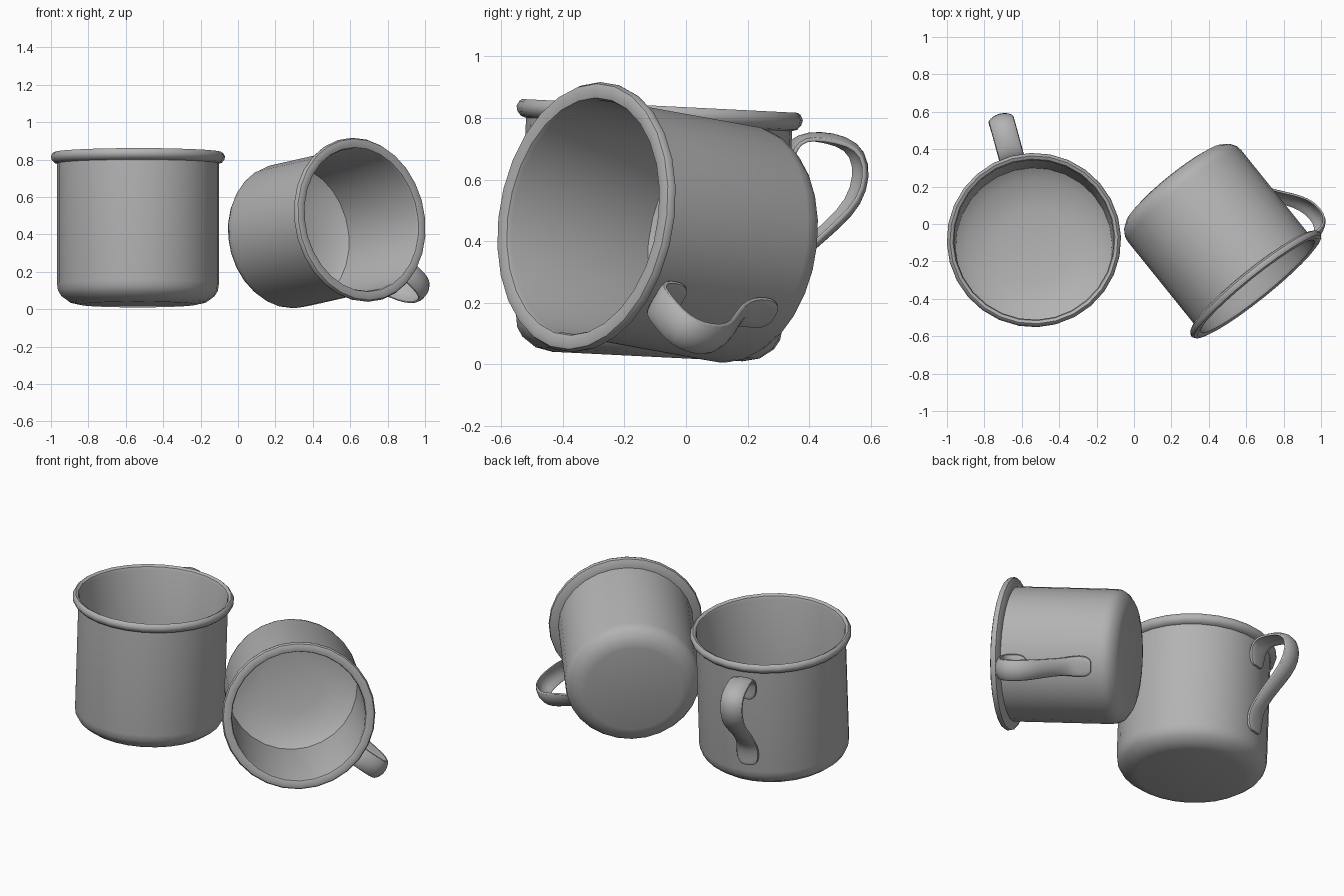
import bpy, bmesh, math
from mathutils import Matrix, Vector

cube = bpy.data.objects.get("Cube")
if cube:
    bpy.data.objects.remove(cube)

metal = bpy.data.materials.new("grey_metal")
metal.use_nodes = True
GREY = (0.45, 0.45, 0.45, 1)
metal.diffuse_color = GREY
metal.node_tree.nodes["Principled BSDF"].inputs["Base Color"].default_value = GREY

SIDES = 28


def finish(bm, name, matrix, angle):
    bmesh.ops.recalc_face_normals(bm, faces=bm.faces)
    mesh = bpy.data.meshes.new(name)
    bm.to_mesh(mesh)
    bm.free()
    mesh.materials.append(metal)
    obj = bpy.data.objects.new(name, mesh)
    bpy.context.collection.objects.link(obj)
    obj.matrix_world = matrix
    bpy.ops.object.select_all(action='DESELECT')
    obj.select_set(True)
    bpy.context.view_layer.objects.active = obj
    bpy.ops.object.shade_smooth_by_angle(angle=math.radians(angle))
    return obj


def lathe(name, profile, matrix):
    bm = bmesh.new()
    verts = [bm.verts.new((r, 0, z)) for r, z in profile]
    edges = [bm.edges.new(pair) for pair in zip(verts, verts[1:])]
    bmesh.ops.spin(bm, geom=verts + edges, cent=(0, 0, 0), axis=(0, 0, 1),
                   angle=math.tau, steps=SIDES, use_duplicate=False)
    bmesh.ops.remove_doubles(bm, verts=bm.verts, dist=0.0005)
    return finish(bm, name, matrix, 40)


def strap(name, path, matrix, thick=0.02):
    # each station: radius, height, half width, edge curl
    bm = bmesh.new()
    rings = []
    lateral = (-1, -0.5, 0, 0.5, 1)
    for i, (r, z, width, curl) in enumerate(path):
        a, b = path[max(i - 1, 0)], path[min(i + 1, len(path) - 1)]
        t = Vector((b[0] - a[0], 0, b[1] - a[1])).normalized()
        n = Vector((t.z, 0, -t.x))
        ring = []
        for side, row in ((1, lateral), (-1, lateral[::-1])):
            for k in row:
                p = Vector((r, k * width, z)) + n * (curl * k * k + side * thick / 2)
                ring.append(bm.verts.new(p))
        rings.append(ring)
    count = len(rings[0])
    for lo, hi in zip(rings, rings[1:]):
        for j in range(count):
            k = (j + 1) % count
            bm.faces.new((lo[j], lo[k], hi[k], hi[j]))
    for ring in (rings[0], rings[-1]):
        for j in range(4):
            bm.faces.new((ring[j], ring[j + 1], ring[8 - j], ring[9 - j]))
    obj = finish(bm, name, matrix, 60)
    sub = obj.modifiers.new("round", 'SUBSURF')
    sub.levels = sub.render_levels = 1


def pose(axis, handle, location, scale):
    a = Vector(axis).normalized()
    h = Vector(handle)
    h = (h - a * h.dot(a)).normalized()
    rot = Matrix((h, a.cross(h), a)).transposed().to_4x4()
    return Matrix.Translation(location) @ rot @ Matrix.Scale(scale, 4)


HANDLE = [
    (0.440, 0.58, 0.03, -0.002), (0.440, 0.60, 0.06, -0.005),
    (0.441, 0.64, 0.07, -0.006), (0.445, 0.70, 0.07, -0.004),
    (0.475, 0.74, 0.07, 0.01), (0.54, 0.752, 0.07, 0.022),
    (0.63, 0.742, 0.07, 0.025), (0.69, 0.70, 0.07, 0.025),
    (0.708, 0.62, 0.07, 0.025), (0.685, 0.53, 0.07, 0.025),
    (0.62, 0.455, 0.065, 0.025), (0.53, 0.375, 0.06, 0.022),
    (0.465, 0.31, 0.06, 0.012), (0.442, 0.26, 0.07, 0.006),
    (0.440, 0.20, 0.07, 0.006), (0.440, 0.17, 0.055, 0.004),
    (0.440, 0.155, 0.03, 0.002),
]


def mug(name, matrix, lip):
    # outer wall, rolled lip, inner wall and dished floor
    wall = 0.433
    mid = (wall + lip) / 2
    profile = [
        (0, 0), (0.31, 0), (0.365, 0.012), (0.41, 0.045), (0.428, 0.075),
        (wall, 0.11), (wall, 0.755), (mid, 0.76), (lip - 0.004, 0.775),
        (lip, 0.792), (lip - 0.008, 0.808), (mid, 0.815), (wall, 0.806),
        (0.427, 0.79), (0.418, 0.16), (0.36, 0.12), (0.2, 0.09), (0, 0.085),
    ]
    lathe(name + "_body", profile, matrix)
    strap(name + "_handle", HANDLE, matrix)


# standing mug, leaning slightly back
mug("standing_mug", pose((0, 0.05, 1), (-0.26, 0.966, 0),
                         (-0.535, -0.125, 0.025), 1), 0.466)

# mug lying on its side, resting on its handle
axis = Vector((0.62, -0.77, 0.14)).normalized()
side = Vector((0.77, 0.62, 0)).normalized()
up = axis.cross(side).normalized()
if up.z < 0:
    up.negate()
drop = math.radians(38)
mug("lying_mug", pose(axis, side * math.cos(drop) - up * math.sin(drop),
                      (0.21, 0.225, 0.378), 0.9), 0.492)
